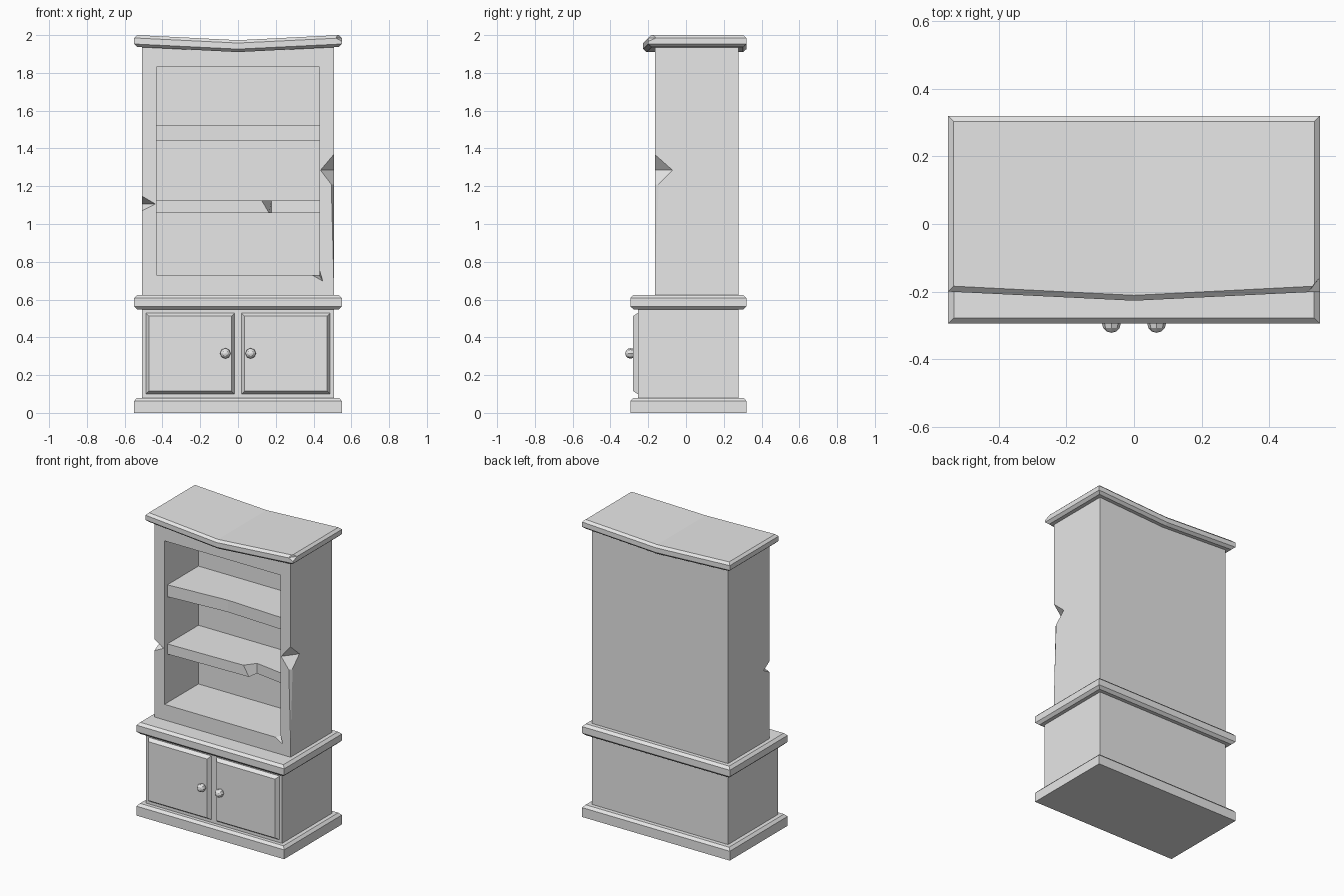
import bpy, bmesh

old = bpy.data.objects.get("Cube")
if old:
    bpy.data.objects.remove(old, do_unlink=True)

grey = bpy.data.materials.new("plain grey")
grey.use_nodes = True
grey.diffuse_color = (0.8, 0.8, 0.8, 1)
grey.node_tree.nodes["Principled BSDF"].inputs["Base Color"].default_value = (0.8, 0.8, 0.8, 1)


def finish(name, bm):
    bmesh.ops.recalc_face_normals(bm, faces=bm.faces)
    mesh = bpy.data.meshes.new(name)
    bm.to_mesh(mesh)
    bm.free()
    mesh.materials.append(grey)
    obj = bpy.data.objects.new(name, mesh)
    bpy.context.collection.objects.link(obj)
    return obj


def loft(name, rings, sag=None):
    """Skin a stack of equal point rings and cap both ends."""
    bm = bmesh.new()
    loops = [[bm.verts.new(p) for p in ring] for ring in rings]
    n = len(loops[0])
    for low, high in zip(loops, loops[1:]):
        for i in range(n):
            j = (i + 1) % n
            bm.faces.new((low[i], low[j], high[j], high[i]))
    bm.faces.new(loops[0])
    bm.faces.new(loops[-1])
    if sag:
        # Fold the slab along its middle
        bmesh.ops.bisect_plane(bm, geom=bm.verts[:] + bm.edges[:] + bm.faces[:],
                               plane_co=(0, 0, 0), plane_no=(1, 0, 0))
        for v in bm.verts:
            if abs(v.co.x) < 0.001:
                v.co.z -= sag
                if v.co.y < 0:
                    v.co.y -= sag
    return finish(name, bm)


def slab(name, x0, x1, y0, y1, levels, sag=None):
    """Rectangular slab; each level is (inset, height)."""
    return loft(name, [[(x0 + d, y0 + d, z), (x1 - d, y0 + d, z),
                        (x1 - d, y1 - d, z), (x0 + d, y1 - d, z)] for d, z in levels], sag)


def hull(name, points):
    bm = bmesh.new()
    for p in points:
        bm.verts.new(p)
    res = bmesh.ops.convex_hull(bm, input=bm.verts[:])
    spare = [g for g in res["geom_interior"] if isinstance(g, bmesh.types.BMVert)]
    bmesh.ops.delete(bm, geom=spare, context="VERTS")
    return finish(name, bm)


def carve(obj, cutter):
    cutter.hide_render = True
    mod = obj.modifiers.new("carve", "BOOLEAN")
    mod.operation = "DIFFERENCE"
    mod.solver = "EXACT"
    mod.object = cutter
    bpy.context.view_layer.objects.active = obj
    bpy.ops.object.modifier_apply(modifier=mod.name)
    bpy.data.objects.remove(cutter, do_unlink=True)


# Base, lower cupboard and ledge
slab("base", -0.55, 0.55, -0.295, 0.32, [(0, 0), (0, 0.063), (0.016, 0.08)])
slab("lower_cupboard", -0.507, 0.507, -0.255, 0.277, [(0, 0.07), (0, 0.56)])
slab("ledge", -0.55, 0.55, -0.295, 0.32,
     [(0.018, 0.547), (0, 0.564), (0, 0.608), (0.017, 0.625)])

# Sagging cornice with a chipped front corner
cornice = slab("cornice", -0.55, 0.55, -0.2, 0.32,
               [(0.018, 1.937), (0, 1.953), (0, 1.985), (0.016, 2.0)], sag=0.027)
carve(cornice, hull("corner_chip", [
    (0.515, -0.203, 1.985), (0.552, -0.155, 1.985), (0.551, -0.203, 1.965),
    (0.53, -0.178, 2.05), (0.6, -0.3, 2.1)]))

# Upper case with the shelf niche
case = slab("upper_case", -0.507, 0.507, -0.165, 0.277, [(0, 0.61), (0, 1.945)])
carve(case, slab("niche", -0.431, 0.431, -0.3, 0.195, [(0, 0.73), (0, 1.83)]))

# Broken notches on the front edges and at the niche corner
carve(case, hull("left_edge_notch", [
    (0.508, -0.166, 1.37), (0.508, -0.166, 1.19), (0.436, -0.166, 1.285),
    (0.508, -0.07, 1.285), (0.6, -0.26, 1.285)]))
carve(case, hull("left_edge_wear", [
    (0.493, -0.166, 1.21), (0.508, -0.142, 1.21), (0.508, -0.166, 0.65),
    (0.53, -0.19, 1.21)]))
carve(case, hull("right_edge_notch", [
    (-0.508, -0.166, 1.148), (-0.508, -0.166, 1.07), (-0.436, -0.166, 1.106),
    (-0.508, -0.1, 1.106), (-0.6, -0.26, 1.106)]))
carve(case, hull("niche_corner_chip", [
    (0.385, -0.166, 0.734), (0.427, -0.166, 0.772), (0.449, -0.166, 0.697),
    (0.428, -0.09, 0.733)]))


# Uneven shelves, given by their front outline
def shelf(name, bottom, top, low_front, high_front):
    back = [(0.435, 0.2), (-0.435, 0.2)]
    loft(name, [[(x, y, z) for x, y in front + back]
                for z, front in ((bottom, low_front), (top, high_front))])


bent = [(-0.435, -0.135), (0, -0.105), (0.435, -0.125)]
shelf("upper_shelf", 1.443, 1.523, bent, bent)
edge, broken = (-0.435, -0.135), [(0.177, -0.05), (0.435, -0.09)]
shelf("lower_shelf", 1.057, 1.125,
      [edge, (0.165, -0.12)] + broken, [edge, (0.125, -0.12)] + broken)

# Doors with bevelled faces and faceted knobs
for side, s in (("left", 1), ("right", -1)):
    rings = []
    for d, y in ((0, -0.25), (0, -0.257), (0.016, -0.28)):
        xs, zs = (0.019 + d, 0.488 - d), (0.1 + d, 0.528 - d)
        rings.append([(s * xs[a], y, zs[b]) for a, b in ((0, 0), (1, 0), (1, 1), (0, 1))])
    loft(side + "_door", rings)
    bm = bmesh.new()
    bmesh.ops.create_uvsphere(bm, u_segments=8, v_segments=6, radius=0.028)
    knob = finish(side + "_knob", bm)
    knob.location = (s * 0.067, -0.294, 0.315)
    knob.rotation_euler.x = 1.5708
